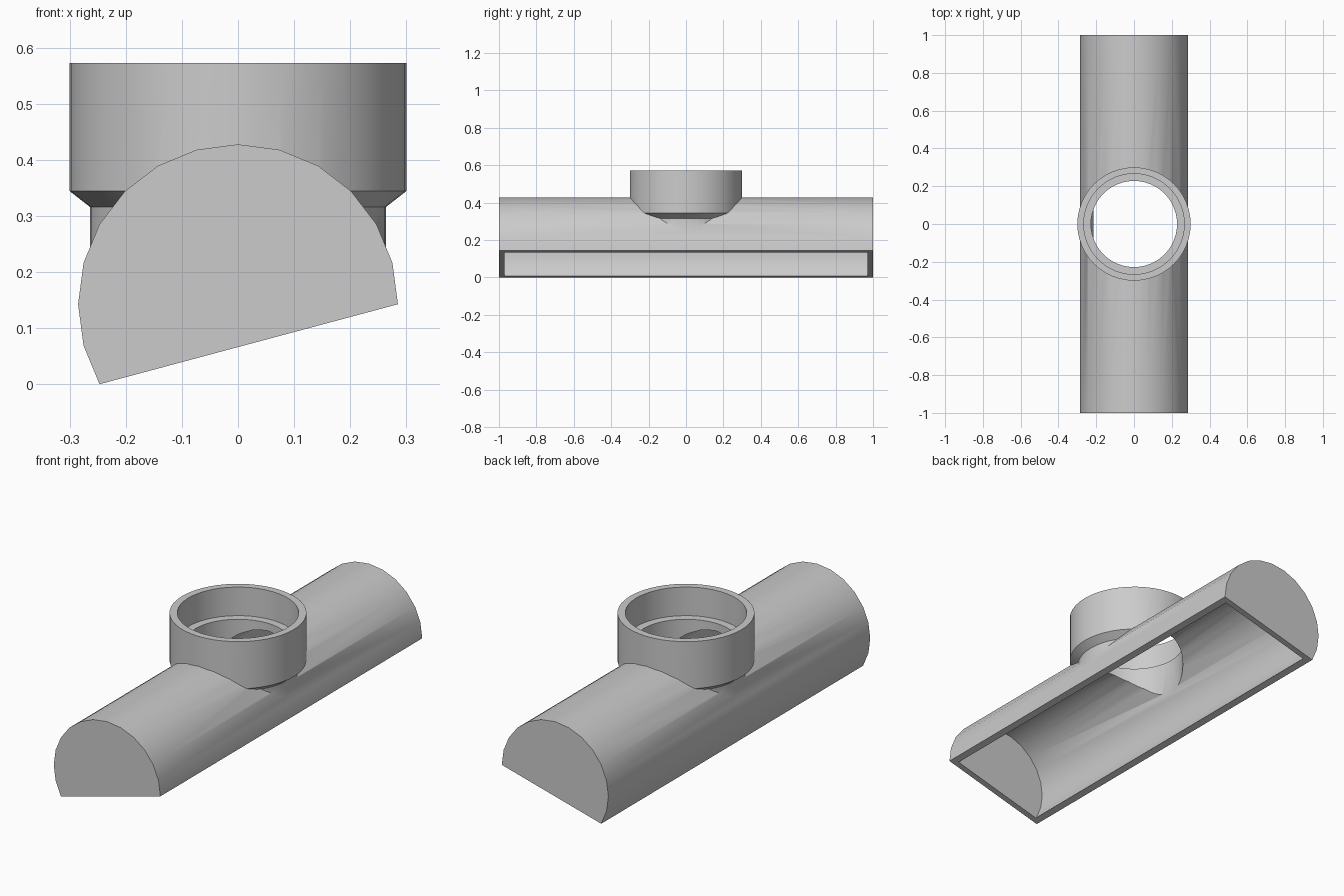
import bpy, bmesh, math
from mathutils import Vector

cube = bpy.data.objects.get("Cube")
if cube:
    bpy.data.objects.remove(cube, do_unlink=True)

RADIUS, WALL, STEP = 0.285, 0.03, 15
AXIS_Z = RADIUS / 2

grey = bpy.data.materials.new("plain grey")
grey.use_nodes = True
grey.diffuse_color = (0.6, 0.6, 0.6, 1)
grey.node_tree.nodes["Principled BSDF"].inputs["Base Color"].default_value = (0.6, 0.6, 0.6, 1)


def make_object(name, bm):
    bmesh.ops.recalc_face_normals(bm, faces=bm.faces)
    mesh = bpy.data.meshes.new(name)
    bm.to_mesh(mesh)
    bm.free()
    mesh.materials.append(grey)
    obj = bpy.data.objects.new(name, mesh)
    bpy.context.collection.objects.link(obj)
    return obj


def trough_prism(name, radius, last_angle, half_length):
    """Arc profile around the pipe axis, extruded along y."""
    bm = bmesh.new()
    ring = []
    for deg in range(0, last_angle + 1, STEP):
        a = math.radians(deg)
        ring.append(bm.verts.new((radius * math.cos(a), -half_length,
                                  AXIS_Z + radius * math.sin(a))))
    face = bm.faces.new(ring)
    moved = bmesh.ops.extrude_face_region(bm, geom=[face])["geom"]
    bmesh.ops.translate(bm, vec=Vector((0, 2 * half_length, 0)),
                        verts=[v for v in moved if isinstance(v, bmesh.types.BMVert)])
    return make_object(name, bm)


def turned(name, profile, sides=48):
    """Solid of revolution about z from (radius, height) pairs."""
    bm = bmesh.new()
    rings = [[bm.verts.new((r * math.cos(math.tau * i / sides),
                            r * math.sin(math.tau * i / sides), z))
              for i in range(sides)] for r, z in profile]
    for low, high in zip(rings, rings[1:]):
        for i in range(sides):
            j = (i + 1) % sides
            bm.faces.new((low[i], low[j], high[j], high[i]))
    bm.faces.new(rings[0])
    bm.faces.new(rings[-1])
    return make_object(name, bm)


# Half-pipe body, closed at both ends and open below
body = trough_prism("pipe_saddle_with_socket", RADIUS, 210, 1.0)
# Socket collar with chamfer and narrower stem
collar = turned("collar", [(0.264, 0.2), (0.264, 0.316), (0.3, 0.344), (0.3, 0.572)])
# Hollow inside of the half-pipe
cavity = trough_prism("cavity", RADIUS - WALL, 345, 0.97)
# Stepped bore: wide socket above a ledge, narrow passage below
bore = turned("bore", [(0.228, 0.05), (0.228, 0.434), (0.266, 0.434), (0.266, 0.7)])

for tool, operation in ((collar, 'UNION'), (cavity, 'DIFFERENCE'), (bore, 'DIFFERENCE')):
    mod = body.modifiers.new(tool.name, 'BOOLEAN')
    mod.object = tool
    mod.operation = operation
    mod.solver = 'EXACT'
    tool.hide_render = True

# Bake the cuts and discard the helpers
bpy.context.view_layer.update()
result = bpy.data.meshes.new_from_object(
    body.evaluated_get(bpy.context.evaluated_depsgraph_get()))
body.modifiers.clear()
body.data = result
for tool in (collar, cavity, bore):
    bpy.data.objects.remove(tool, do_unlink=True)

# Rounded walls smooth, cut edges crisp
bpy.ops.object.select_all(action='DESELECT')
body.select_set(True)
bpy.context.view_layer.objects.active = body
bpy.ops.object.shade_smooth_by_angle(angle=math.radians(30))
